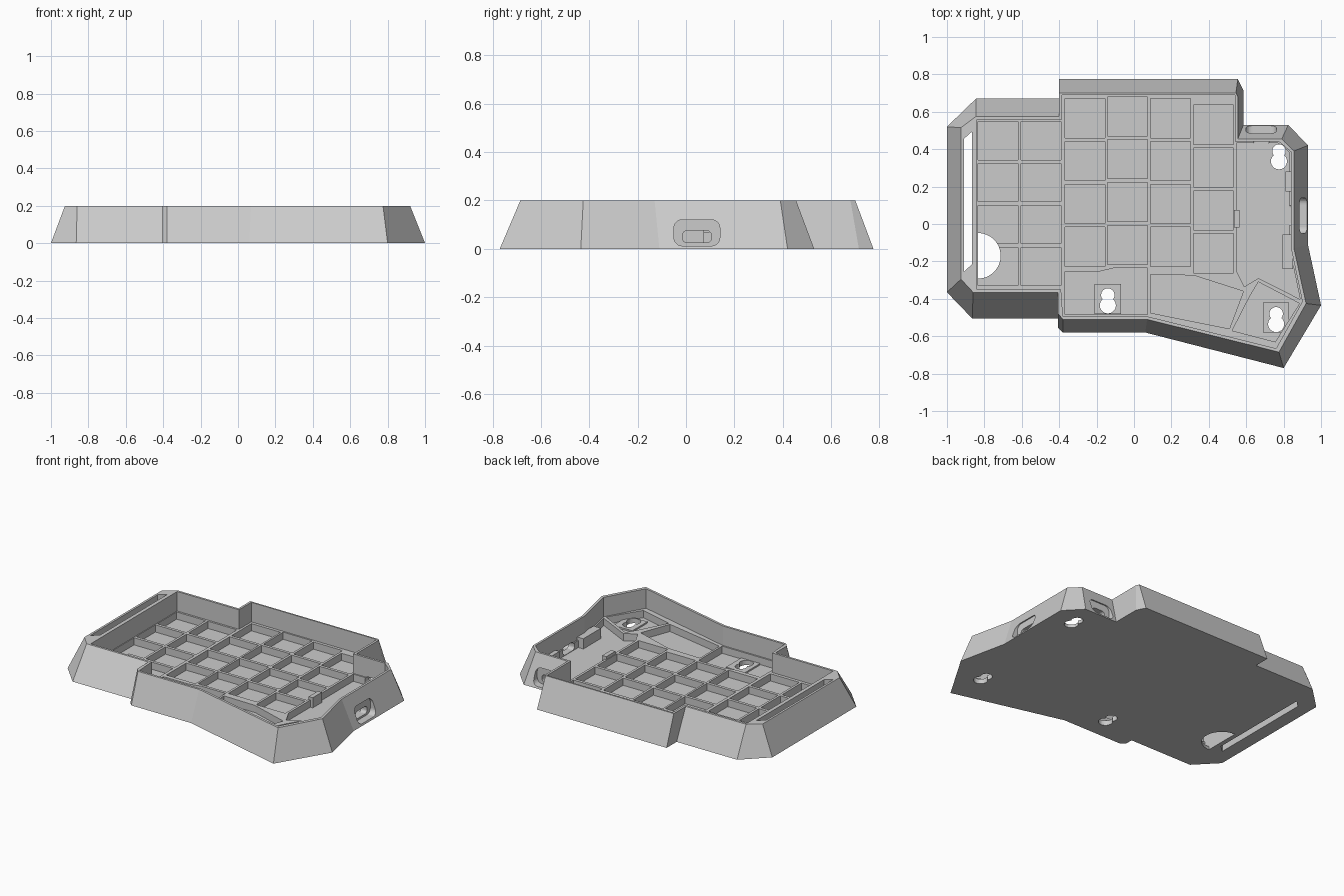
import bpy, bmesh, math
from mathutils import Vector

if "Cube" in bpy.data.objects:
    bpy.data.objects.remove(bpy.data.objects["Cube"], do_unlink=True)

HEIGHT, RIB_TOP, FLOOR, ABOVE = 0.2, 0.07, 0.022, 0.3

grey = bpy.data.materials.new("light grey plastic")
grey.use_nodes = True
grey.diffuse_color = (0.6, 0.6, 0.6, 1)
grey.node_tree.nodes["Principled BSDF"].inputs["Base Color"].default_value = (0.6, 0.6, 0.6, 1)


def make_object(name, bm):
    bmesh.ops.recalc_face_normals(bm, faces=bm.faces)
    mesh = bpy.data.meshes.new(name)
    bm.to_mesh(mesh)
    bm.free()
    mesh.materials.append(grey)
    obj = bpy.data.objects.new(name, mesh)
    bpy.context.collection.objects.link(obj)
    return obj


def add_loft(bm, lower, upper):
    """Close two matching rings of points into a solid."""
    a = [bm.verts.new(p) for p in lower]
    b = [bm.verts.new(p) for p in upper]
    bm.faces.new(a)
    bm.faces.new(b)
    for i in range(len(a)):
        j = (i + 1) % len(a)
        bm.faces.new((a[i], a[j], b[j], b[i]))


def add_prism(bm, outline, low, high, order=(0, 1, 2)):
    """Extrude a flat outline; order picks which local axis feeds x, y, z."""
    rings = []
    for w in (low, high):
        rings.append([Vector([(u, v, w)[k] for k in order]) for u, v in outline])
    add_loft(bm, *rings)


def prism(name, outline, low, high, order=(0, 1, 2)):
    bm = bmesh.new()
    add_prism(bm, outline, low, high, order)
    return make_object(name, bm)


def rectangle(x0, x1, y0, y1):
    return [(x0, y0), (x1, y0), (x1, y1), (x0, y1)]


def arc(cx, cy, r, start, end, steps):
    angles = [math.radians(start + (end - start) * i / steps) for i in range(steps + 1)]
    return [(cx + r * math.cos(t), cy + r * math.sin(t)) for t in angles]


def rounded(cx, cy, width, height, r):
    points = []
    for i, (sx, sy) in enumerate(((1, 1), (-1, 1), (-1, -1), (1, -1))):
        x, y = cx + sx * (width / 2 - r), cy + sy * (height / 2 - r)
        points += arc(x, y, r, 90 * i, 90 * i + 90, 6)
    return points


def keyhole(cx, cy):
    wide = arc(cx, cy - 0.025, 0.043, 140, 400, 20)
    narrow = arc(cx, cy + 0.03, 0.036, -40, 220, 16)
    return wide + narrow


def combine(target, tool, operation="DIFFERENCE"):
    """Apply one boolean and discard the tool."""
    mod = target.modifiers.new("shape", "BOOLEAN")
    mod.operation, mod.object, mod.solver = operation, tool, "EXACT"
    bpy.context.view_layer.update()
    graph = bpy.context.evaluated_depsgraph_get()
    mesh = bpy.data.meshes.new_from_object(target.evaluated_get(graph))
    target.modifiers.clear()
    target.data = mesh
    bpy.data.objects.remove(tool, do_unlink=True)


# Sloped outer body: foot x, foot y, rim x, rim y
outline = [
    (-1, -.365, -.925, -.295), (-.865, -.505, -.86, -.365),
    (-.405, -.505, -.405, -.365), (-.405, -.555, -.405, -.48),
    (-.38, -.58, -.38, -.51), (.06, -.58, .07, -.51),
    (.8, -.77, .775, -.685), (1, -.435, .92, -.425),
    (.93, -.11, .855, -.13), (.93, .42, .855, .39),
    (.825, .53, .79, .455), (.585, .53, .555, .455),
    (.585, .715, .555, .68), (.555, .775, .545, .7),
    (-.4, .775, -.4, .7), (-.4, .67, -.4, .575),
    (-.845, .67, -.845, .575), (-1, .52, -.925, .515)]
bm = bmesh.new()
add_loft(bm, [(p[0], p[1], 0) for p in outline], [(p[2], p[3], HEIGHT) for p in outline])
case = make_object("keyboard_case", bm)

# Main open cavity down to the rib tops
cavity = [
    (-.84, -.35), (-.39, -.35), (-.38, -.495), (.075, -.495), (.76, -.665),
    (.9, -.415), (.84, -.13), (.84, .385), (.775, .44), (.54, .44),
    (.54, .69), (-.385, .69), (-.385, .56), (-.84, .56)]
combine(case, prism("cavity_cutter", cavity, RIB_TOP, ABOVE))

# Grid of switch pockets: left edge, back edge, row pitch of each column
bm = bmesh.new()
columns = [(-.835, .547, .224), (-.605, .547, .224), (-.37, .67, .229),
           (-.143, .68, .229), (.087, .67, .229), (.317, .635, .229)]
for left, back, pitch in columns:
    for row in range(4):
        top = back - row * pitch
        add_prism(bm, rectangle(left, left + .214, top - pitch + .02, top), FLOOR, ABOVE)

# Thumb pockets, front bay and the open floor beside the grid
bays = [
    [(-.37, -.255), (-.19, -.255), (-.105, -.235), (.073, -.235), (.073, -.485), (-.37, -.485)],
    [(.087, -.27), (.32, -.275), (.585, -.36), (.51, -.56), (.087, -.475)],
    [(.665, -.31), (.885, -.425), (.755, -.63), (.525, -.57), (.62, -.385)],
    [(.547, .432), (.77, .432), (.832, .382), (.832, -.13), (.888, -.402),
     (.665, -.29), (.59, -.335), (.547, -.25)]]
for bay in bays:
    add_prism(bm, bay, FLOOR, ABOVE)
combine(case, make_object("pocket_cutter", bm))

# Raised pads around the two front keyholes
for x, y in ((-.14, -.4), (.76, -.5)):
    pad = prism("pad", rectangle(x - .07, x + .07, y - .08, y + .08), .01, FLOOR + .01)
    combine(case, pad, "UNION")

# Keyholes, half-round window and the long side slot pass through the floor
bm = bmesh.new()
for x, y in ((-.14, -.41), (.76, -.51), (.775, .36)):
    add_prism(bm, keyhole(x, y), -.1, ABOVE)
add_prism(bm, arc(-.835, -.17, .122, -90, 90, 24), -.1, ABOVE)
add_prism(bm, [(-.91, -.255), (-.865, -.215), (-.865, .495), (-.91, .455)], -.1, ABOVE)
combine(case, make_object("through_cutter", bm))

# Side and back sockets: a shallow recess with a smaller opening
SIDE, BACK = (2, 0, 1), (0, 2, 1)
for label, centre, width, order, recess, inside in (
        ("side", .045, .19, SIDE, .877, .8), ("back", .68, .165, BACK, .477, .4)):
    outer = rounded(centre, .066, width, .108, .035)
    inner = rounded(centre, .05, width - .07, .05, .02)
    combine(case, prism(label + "_recess", outer, recess, 1.1, order))
    combine(case, prism(label + "_opening", inner, inside, 1.1, order))

# Small retaining blocks on the inner walls
blocks = {
    "right_back_block": rectangle(.81, .85, .175, .28),
    "right_front_block": rectangle(.795, .85, -.24, -.055),
    "grid_clip": rectangle(.535, .565, -.02, .075)}
for name, shape in blocks.items():
    prism(name, shape, FLOOR - .005, .09)
